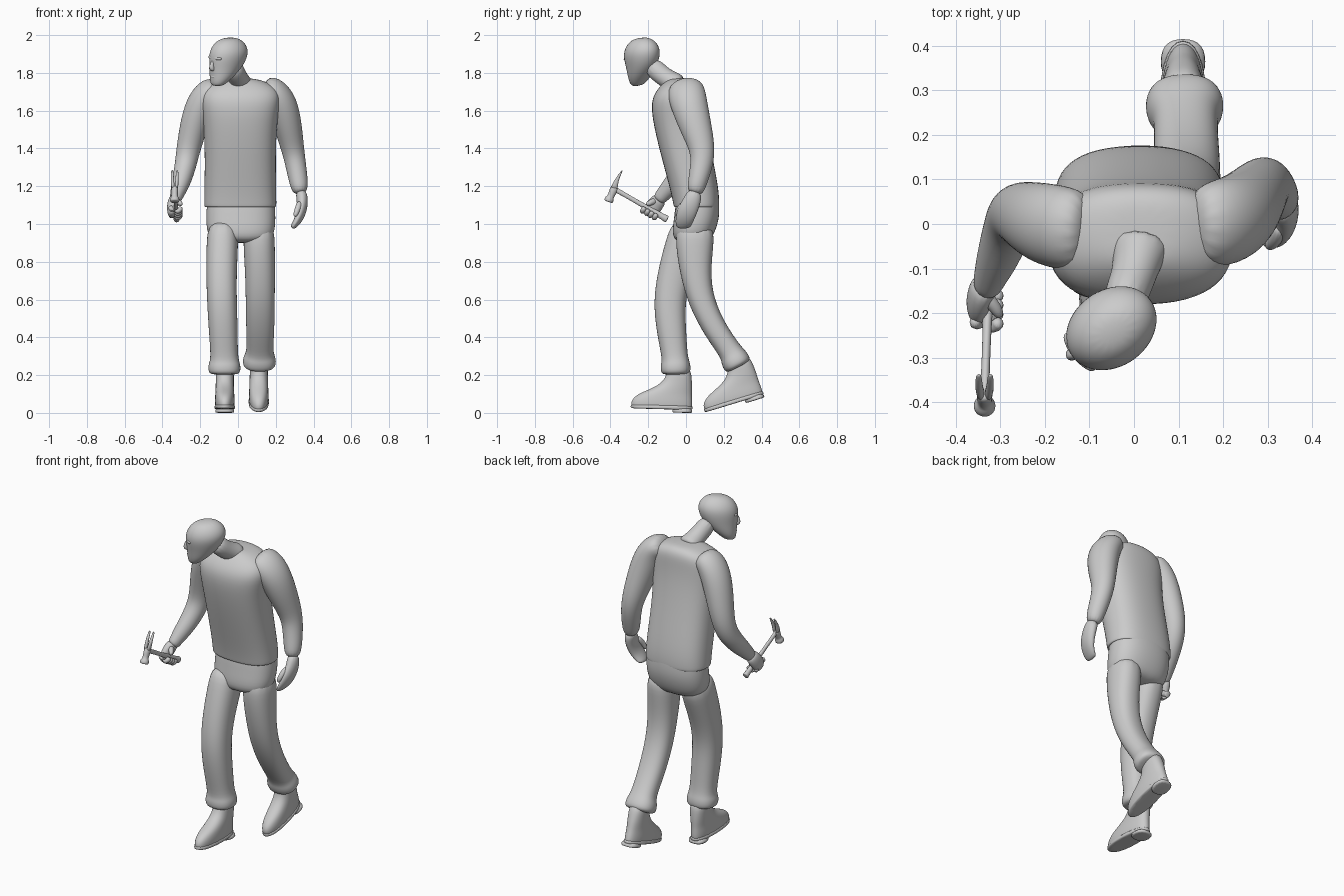
import bpy, bmesh, math
from mathutils import Vector, Matrix

N = 14
GROW = 3 / (2 + math.cos(2 * math.pi / N))   # offsets subdivision shrinkage


def loft(name, rings, flat=False, p=2.0, sub=2, m=None):
    """Smooth skin through elliptical rings (x, y, z, rx, ry)."""
    bm = bmesh.new()
    pts = [Vector(r[:3]) for r in rings]
    loops = []
    for i, r in enumerate(rings):
        t = Vector((0, 0, 1))
        if not flat:
            t = (pts[min(i + 1, len(pts) - 1)] - pts[max(i - 1, 0)]).normalized()
        u = (Vector((1, 0, 0)) - t * t.x).normalized()
        v = t.cross(u)
        loop = []
        for k in range(N):
            a = 2 * math.pi * k / N
            c, s = math.cos(a), math.sin(a)
            c = math.copysign(abs(c) ** (2 / p), c)
            s = math.copysign(abs(s) ** (2 / p), s)
            loop.append(bm.verts.new(pts[i] + (u * c * r[3] + v * s * r[4]) * GROW))
        loops.append(loop)
    for a, b in zip(loops, loops[1:]):
        for k in range(N):
            j = (k + 1) % N
            bm.faces.new((a[k], a[j], b[j], b[k]))
    bm.faces.new(loops[0][::-1])
    bm.faces.new(loops[-1])
    bmesh.ops.recalc_face_normals(bm, faces=bm.faces)
    for f in bm.faces:
        f.smooth = True
    me = bpy.data.meshes.new(name)
    bm.to_mesh(me)
    bm.free()
    ob = bpy.data.objects.new(name, me)
    bpy.context.collection.objects.link(ob)
    if sub:
        ob.modifiers.new("smooth", 'SUBSURF').levels = sub
        ob.modifiers["smooth"].render_levels = sub
    if m:
        ob.matrix_world = m
    return ob


# Shirt body, leaning forward
loft("shirt", [
    (.012, .055, 1.105, .165, .10), (.012, .055, 1.10, .188, .118),
    (.012, .055, 1.115, .19, .12), (.012, .045, 1.2, .188, .128),
    (.012, -.003, 1.4, .185, .135), (.012, -.04, 1.58, .195, .14),
    (.015, -.045, 1.68, .215, .137), (.015, -.025, 1.74, .19, .115),
    (.015, -.015, 1.775, .11, .085), (.015, -.02, 1.785, .05, .05)],
    flat=True, p=2.5)

# Trousers
loft("trouser_seat", [
    (.015, .07, 1.2, .165, .1), (.015, .06, 1.12, .178, .115),
    (.015, .058, 1.05, .183, .119), (.015, .038, .96, .178, .113),
    (.015, .03, .91, .14, .08)], flat=True, p=2.4)
loft("left_trouser_leg", [
    (.11, .05, 1.02, .08, .1), (.112, .045, .9, .083, .1),
    (.117, .05, .75, .078, .08), (.118, .08, .6, .076, .068),
    (.118, .155, .45, .074, .062), (.116, .238, .335, .068, .06),
    (.114, .25, .31, .084, .072), (.113, .275, .265, .09, .078),
    (.113, .28, .255, .06, .05)], p=2.3)
loft("right_trouser_leg", [
    (-.08, .03, 1.02, .08, .1), (-.083, -.01, .9, .083, .1),
    (-.088, -.06, .75, .08, .09), (-.085, -.09, .6, .078, .083),
    (-.078, -.078, .45, .076, .078), (-.072, -.058, .3, .07, .066),
    (-.072, -.056, .275, .084, .078), (-.072, -.054, .225, .086, .08),
    (-.072, -.054, .215, .06, .055)], p=2.3)


# Shoes: upper, sole and heel block
def shoe(side, m):
    loft(side + "_shoe", [
        (0, -.13, .025, .046, .155), (0, -.13, .03, .05, .16),
        (0, -.13, .06, .052, .16), (0, -.115, .095, .05, .142),
        (0, -.07, .13, .048, .098), (0, -.042, .175, .047, .068),
        (0, -.042, .25, .049, .06)], flat=True, p=2.3, m=m)
    loft(side + "_sole", [
        (0, -.13, .016, .05, .158), (0, -.13, .018, .054, .163),
        (0, -.13, .036, .054, .163), (0, -.13, .038, .05, .158)],
        flat=True, p=2.3, sub=1, m=m)
    loft(side + "_heel", [
        (0, -.02, 0, .047, .05), (0, -.02, .002, .05, .053),
        (0, -.02, .03, .05, .053)], flat=True, p=2.5, sub=1, m=m)


shoe("right", Matrix.Translation((-.07, 0, .013)) @ Matrix.Rotation(math.radians(-1.5), 4, 'X'))
shoe("left", Matrix.Translation((.11, .385, .085)) @ Matrix.Rotation(math.radians(17), 4, 'X'))

# Sleeves and forearms
loft("left_arm", [
    (.13, -.005, 1.745, .06, .08), (.19, 0, 1.72, .075, .1),
    (.233, .015, 1.65, .085, .098), (.265, .05, 1.53, .074, .085),
    (.29, .088, 1.41, .06, .067), (.305, .085, 1.33, .054, .06),
    (.322, .06, 1.23, .05, .05), (.33, .045, 1.17, .036, .042)])
loft("right_arm", [
    (-.1, -.015, 1.735, .06, .08), (-.155, -.01, 1.715, .075, .095),
    (-.2, 0, 1.645, .08, .092), (-.235, .015, 1.53, .074, .08),
    (-.265, .028, 1.4, .062, .066), (-.28, 0, 1.31, .056, .06),
    (-.305, -.075, 1.22, .048, .05), (-.325, -.125, 1.165, .035, .038),
    (-.332, -.15, 1.135, .03, .034)])

# Relaxed left hand
loft("left_hand", [
    (.332, .05, 1.19, .03, .036), (.342, .035, 1.14, .03, .046),
    (.338, .008, 1.085, .027, .052), (.322, -.008, 1.04, .022, .048),
    (.298, -.014, 1.005, .017, .042), (.285, -.012, .992, .01, .03)])
loft("left_thumb", [
    (.33, .0, 1.13, .018, .02), (.315, -.04, 1.09, .016, .016),
    (.3, -.052, 1.05, .011, .011)])

# Right fist around the handle
GRIP = Vector((-.328, -.185, 1.088))
AX = Vector((0, -.871, .491))
UP = Vector((0, .491, .871))
loft("right_hand", [
    (-.332, -.13, 1.155, .03, .036), (-.345, -.16, 1.12, .03, .043),
    (-.352, -.185, 1.085, .025, .044), (-.35, -.2, 1.05, .017, .034)])
for i in range(4):
    base = GRIP + AX * (.024 * i - .036)
    path = [(-.032, .005), (-.024, -.027), (.0, -.036), (.022, -.024), (.025, -.002)]
    loft("right_finger_%d" % i,
         [(*(base + Vector((dx, 0, 0)) + UP * dz), .014, .014) for dx, dz in path], sub=1)
loft("right_thumb", [
    (-.345, -.15, 1.14, .016, .018), (-.315, -.18, 1.13, .015, .016),
    (-.298, -.21, 1.115, .011, .012)])

# Hammer: handle with pommel, striking face and split claw
loft("hammer_handle", [
    (-.325, -.098, 1.037, .015, .018), (-.325, -.102, 1.039, .017, .02),
    (-.325, -.118, 1.048, .014, .016), (-.328, -.19, 1.09, .011, .014),
    (-.331, -.28, 1.142, .009, .011), (-.334, -.355, 1.185, .01, .013),
    (-.335, -.395, 1.207, .01, .013)], sub=1)
loft("hammer_face", [
    (-.335, -.412, 1.13, .02, .02), (-.335, -.411, 1.133, .025, .025),
    (-.335, -.403, 1.15, .024, .024), (-.335, -.4, 1.156, .015, .016),
    (-.335, -.39, 1.178, .017, .02), (-.335, -.38, 1.2, .018, .022),
    (-.335, -.375, 1.212, .015, .018)], sub=1)
for side in (-1, 1):
    loft("hammer_claw", [
        (-.335 + side * .008, -.383, 1.195, .009, .02),
        (-.335 + side * .011, -.373, 1.228, .009, .014),
        (-.335 + side * .013, -.36, 1.26, .008, .008),
        (-.335 + side * .013, -.335, 1.3, .006, .003)], sub=1)

# Neck and turned head
loft("neck", [
    (.015, -.035, 1.74, .075, .065), (.01, -.075, 1.768, .055, .052),
    (-.005, -.13, 1.8, .048, .05), (-.03, -.19, 1.86, .05, .055)])
M = (Matrix.Translation((-.05, -.228, 1.878)) @ Matrix.Rotation(math.radians(9), 4, 'X')
     @ Matrix.Rotation(math.radians(-52), 4, 'Z'))
loft("head", [
    (0, -.075, -.128, .028, .026), (0, -.068, -.112, .045, .042),
    (0, -.045, -.08, .063, .066), (0, -.015, -.03, .076, .095),
    (0, -.002, .02, .087, .11), (0, .003, .06, .086, .108),
    (0, .005, .098, .065, .084), (0, .005, .122, .03, .04)], flat=True, m=M)
loft("nose", [
    (0, -.1, .015, .008, .01), (0, -.112, -.012, .011, .014),
    (0, -.113, -.036, .016, .016), (0, -.1, -.046, .013, .013)], flat=True, sub=1, m=M)
loft("brow", [
    (0, -.09, .014, .045, .016), (0, -.092, .022, .056, .02),
    (0, -.088, .036, .05, .018)], flat=True, sub=1, m=M)
loft("lips", [
    (0, -.098, -.085, .02, .012), (0, -.1, -.076, .026, .014),
    (0, -.097, -.066, .02, .012)], flat=True, sub=1, m=M)

# Rest the lowest point on the floor
bpy.context.view_layer.update()
dg = bpy.context.evaluated_depsgraph_get()
low = min((o.matrix_world @ v.co).z for o in bpy.context.scene.objects
          for v in o.evaluated_get(dg).data.vertices)
for o in bpy.context.scene.objects:
    o.location.z -= low
